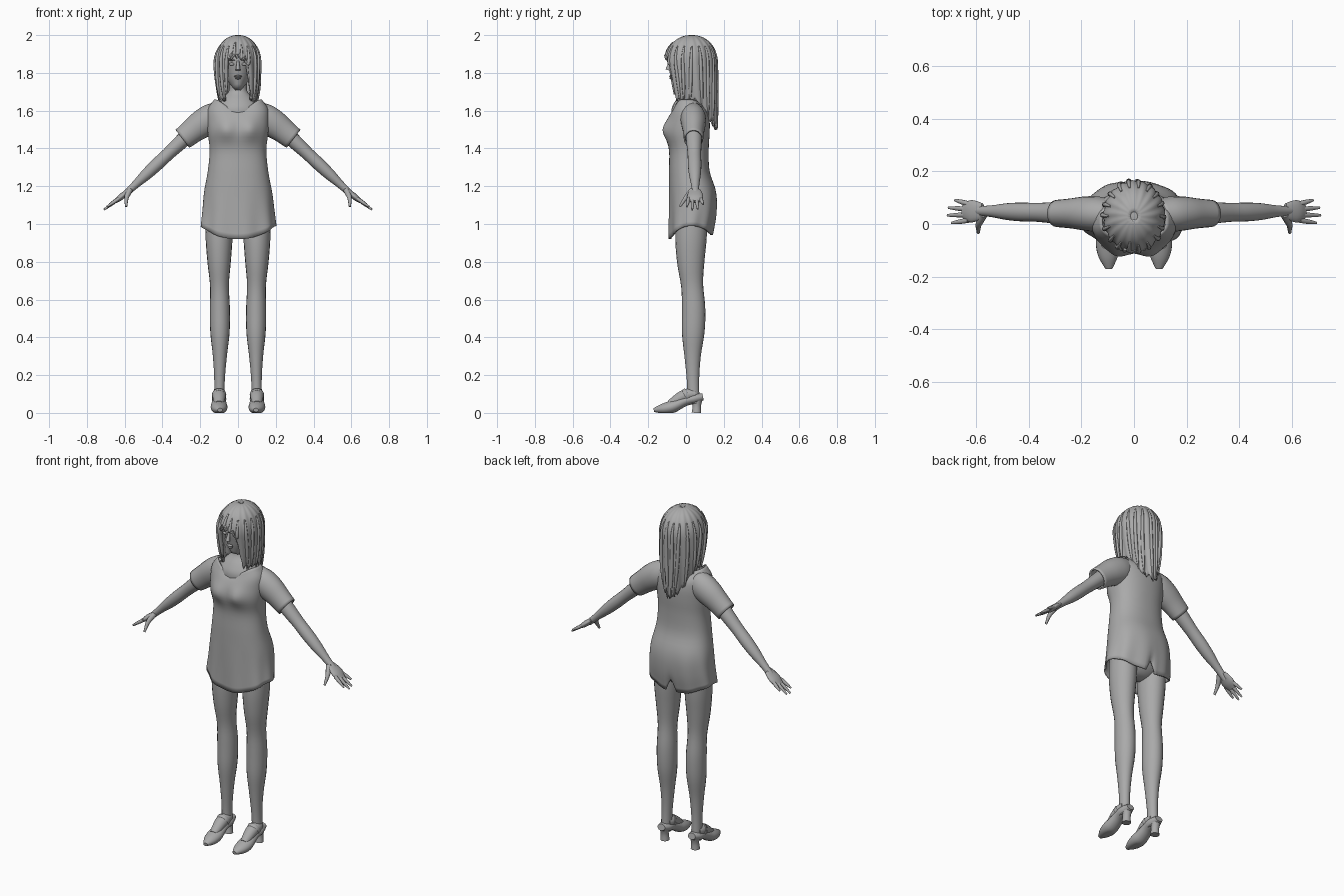
import bpy, bmesh
from math import sin, cos, pi, radians, degrees, acos, exp, copysign
from mathutils import Vector

if "Cube" in bpy.data.objects:
    bpy.data.objects.remove(bpy.data.objects["Cube"], do_unlink=True)

grey = bpy.data.materials.new("plain_grey")
grey.use_nodes = True
grey.diffuse_color = (0.4, 0.4, 0.4, 1)
grey.node_tree.nodes["Principled BSDF"].inputs["Base Color"].default_value = grey.diffuse_color


def curve(points, fraction):
    """Point at a fraction along a smooth curve through evenly spaced points."""
    pts = [Vector(p) for p in points]
    pts = [pts[0] * 2 - pts[1]] + pts + [pts[-1] * 2 - pts[-2]]
    spans = len(points) - 1
    k = min(int(fraction * spans), spans - 1)
    f = fraction * spans - k
    before, start, end, after = pts[k:k + 4]
    slope_in, slope_out = (end - before) / 2, (after - start) / 2
    ease = f * f * (3 - 2 * f)
    return (start * (1 - ease) + end * ease
            + slope_in * f * (1 - f) ** 2 - slope_out * f * f * (1 - f))


def skin(name, rings, caps=True, thick=0):
    """Join equal rings of points into a smooth surface."""
    bm = bmesh.new()
    loops = [[bm.verts.new(p) for p in ring] for ring in rings]
    for low, high in zip(loops, loops[1:]):
        for i in range(len(low)):
            bm.faces.new((low[i - 1], low[i], high[i], high[i - 1]))
    if caps:
        bm.faces.new(loops[0])
        bm.faces.new(loops[-1])
    for vert in bm.verts:
        vert.co.z = max(vert.co.z, 0)
    bmesh.ops.recalc_face_normals(bm, faces=bm.faces)
    mesh = bpy.data.meshes.new(name)
    bm.to_mesh(mesh)
    bm.free()
    mesh.materials.append(grey)
    obj = bpy.data.objects.new(name, mesh)
    bpy.context.collection.objects.link(obj)
    bpy.ops.object.select_all(action="DESELECT")
    obj.select_set(True)
    bpy.context.view_layer.objects.active = obj
    bpy.ops.object.shade_smooth_by_angle(angle=radians(60))
    if thick:
        shell = obj.modifiers.new("thickness", "SOLIDIFY")
        shell.thickness = thick
        shell.offset = -1


def tube(name, path, radii, flat=1, side=1, ref=(0, 1, 0), sides=20, **options):
    """Sweep ellipses along a path; flat scales them in the ref direction."""
    count = 4 * (len(radii) - 1)
    path = [(x * side, y, z) for x, y, z in path]
    sizes = [(r, r * flat) for r in radii]
    centres = [curve(path, i / count) for i in range(count + 1)]
    rings = []
    for i, centre in enumerate(centres):
        along = (centres[min(i + 1, count)] - centres[max(i - 1, 0)]).normalized()
        across = along.cross(Vector(ref)).normalized()
        other = across.cross(along)
        a, b = curve(sizes, i / count)
        rings.append([centre + across * a * cos(2 * pi * k / sides)
                      + other * b * sin(2 * pi * k / sides) for k in range(sides)])
    skin(name, rings, **options)


def ball(name, x, y, z, width, depth, height):
    angles = [pi * (i + .2) / 8.4 for i in range(9)]
    tube(name, [(x, y, z - height * cos(a)) for a in angles],
         [width * sin(a) for a in angles], depth / width)


# Head, neck and face
tube("head", [(0, -.03, 1.715), (0, .01, 1.8), (0, .03, 1.885), (0, .03, 1.97)],
     [.018, .05, .07, .08, .081, .075, .05], flat=1.38)
tube("neck_and_shoulders", [(0, .02, 1.78), (0, .02, 1.54)],
     [.05, .048, .05, .09, .12, .125, .12], flat=.78)
tube("nose", [(0, -.083, 1.865), (0, -.096, 1.815)], [.006, .009, .013])
ball("upper_lip", 0, -.079, 1.782, .02, .01, .006)
ball("lower_lip", 0, -.078, 1.772, .016, .01, .006)
for side, word in ((1, "left"), (-1, "right")):
    ball(word + "_eye", side * .033, -.074, 1.846, .014, .01, .008)
    ball(word + "_brow", side * .034, -.077, 1.868, .02, .01, .004)

# Hair: a shell whose lower edge is long behind and short over the brow
EDGE = [(0, 1.5), (35, 1.53), (60, 1.59), (80, 1.65), (135, 1.655), (146, 1.71),
        (153, 1.87), (181, 1.9)]
EQUATOR, DOME = 1.86, .14


def hair_edge(t):
    angle = abs(degrees(t))
    for (first, low), (last, high) in zip(EDGE, EDGE[1:]):
        if first <= angle < last:
            edge = low + (high - low) * (angle - first) / (last - first)
    if angle > EDGE[-2][0]:
        edge -= .035 * sin(t)       # swept fringe
    return edge + .012 * sin(t * 23)


def hair(t, s):
    """Point at angle t from the back, s from crown to lower edge."""
    edge = hair_edge(t)
    phi = acos(max(0, min(1, (edge - EQUATOR) / DOME))) * min(1, s * 2)
    z = EQUATOR + DOME * cos(phi)
    if s > .5 and edge < EQUATOR:
        z += (edge - EQUATOR) * (s * 2 - 1)
    drop = max(0, EQUATOR - z) / .36
    grow = sin(phi) ** .9
    wave = .003 * sin(t * 17 + 5 * s)
    half_width = .117 - .05 * drop * drop + wave
    half_depth = (.134 if cos(t) > 0 else .137 - .05 * drop) + wave
    return Vector((half_width * grow * sin(t), .03 + half_depth * grow * cos(t), z))


columns, levels = 96, 27
skin("hair", [[hair(2 * pi * i / columns - pi, (k + .8) / levels) for i in range(columns)]
              for k in range(levels)], caps=False, thick=.012)
ball("crown", 0, .03, 1.992, .03, .035, .008)
for i in range(18):
    start = radians(20 * i - 170)
    tube("hair_lock_%d" % (i + 1),
         [hair(start + .1 * sin(i * 2) * k / 9, .3 + .08 * k) for k in range(10)],
         [.004, .009, .01, .009, .003], sides=8)

# Shirt body: height, half width, front, back
BODY = [(.99, .2, -.09, .14), (1.08, .19, -.09, .16), (1.17, .18, -.09, .16),
        (1.28, .16, -.09, .125), (1.39, .15, -.09, .12), (1.48, .16, -.11, .125),
        (1.55, .165, -.1, .125), (1.61, .16, -.085, .115), (1.66, .125, -.065, .085)]


def shirt_point(row, t):
    z, half_width, front, back = row
    c, s = cos(t), sin(t)
    x = half_width * copysign(abs(s) ** .9, s)
    y = (front + back) / 2 + (back - front) / 2 * copysign(abs(c) ** .85, c)
    low = max(0, (1.2 - z) / .21)
    high = max(0, (z - 1.54) / .12)
    if c < 0:       # dipped hem, neckline and bust
        z -= low * .07 * c * c + high * .055 * c ** 4
        y -= .02 * exp(-((abs(x) - .065) / .045) ** 2 - ((z - 1.5) / .05) ** 2)
    else:           # back hem with a slit
        z -= (low * .05 + high * .025) * c * c
        z += low ** 3 * .07 * max(0, 1 - abs(s) / .13)
    fold = .004 * sin(9 * t) * low
    return (x + fold * s, y + fold * c, z)


skin("shirt", [[shirt_point(curve(BODY, k / 32), 2 * pi * i / 96) for i in range(96)]
               for k in range(33)], caps=False, thick=.008)
ball("hips", 0, .03, 1.06, .16, .095, .12)

sideways = (1, 0, 0)
for side, word in ((1, "left"), (-1, "right")):
    # Sleeve, arm and palm
    tube(word + "_sleeve", [(.09, .035, 1.585), (.19, .04, 1.53), (.294, .04, 1.451)],
         [.068, .078, .075, .066, .06], .86, side, caps=False, thick=.008)
    tube(word + "_arm", [(.2, .04, 1.53), (.6, .05, 1.155)],
         [.045, .042, .038, .034, .034, .03, .021, .017], 1.05, side)
    tube(word + "_palm", [(.575, .05, 1.18), (.65, .047, 1.118)],
         [.011, .015, .016, .01], 2.6, side)
    # Fingers fan out from the palm
    for i, finger in enumerate(("index", "middle", "ring", "little")):
        reach = .71 - .01 * (i - 1.3) ** 2
        tube(word + "_" + finger + "_finger",
             [(.63, .014 + .021 * i, 1.135), (reach, .004 + .029 * i, 1.785 - reach)],
             [.01, .009, .005], 1, side, sides=10)
    tube(word + "_thumb", [(.572, .035, 1.18), (.59, 0, 1.14), (.592, -.033, 1.092)],
         [.015, .014, .01, .006], 1, side, sides=10)
    # Leg, foot and shoe
    tube(word + "_leg", [(.1, .03, 1.05), (.1, .025, .8), (.096, .04, .55),
                         (.096, .035, .3), (.1, .04, .05)],
         [.07, .071, .062, .05, .053, .051, .037, .028, .027], 1.17, side)
    tube(word + "_foot", [(.1, .05, .1), (.1, -.01, .09), (.1, -.085, .045)],
         [.028, .033, .03, .022], 1.1, side, sideways)
    tube(word + "_shoe", [(.095, -.17, .015), (.1, -.08, .03), (.1, 0, .065), (.1, .09, .085)],
         [.01, .027, .033, .03, .027, .028, .018], 1.35, side, sideways)
    tube(word + "_heel", [(.1, .055, 0), (.1, .06, .08)], [.025, .022, .03], 1, side)
    tube(word + "_strap", [(.1, .012, .097), (.1, -.004, .088)], [.038, .037],
         1, side, sideways, caps=False, thick=.006)
